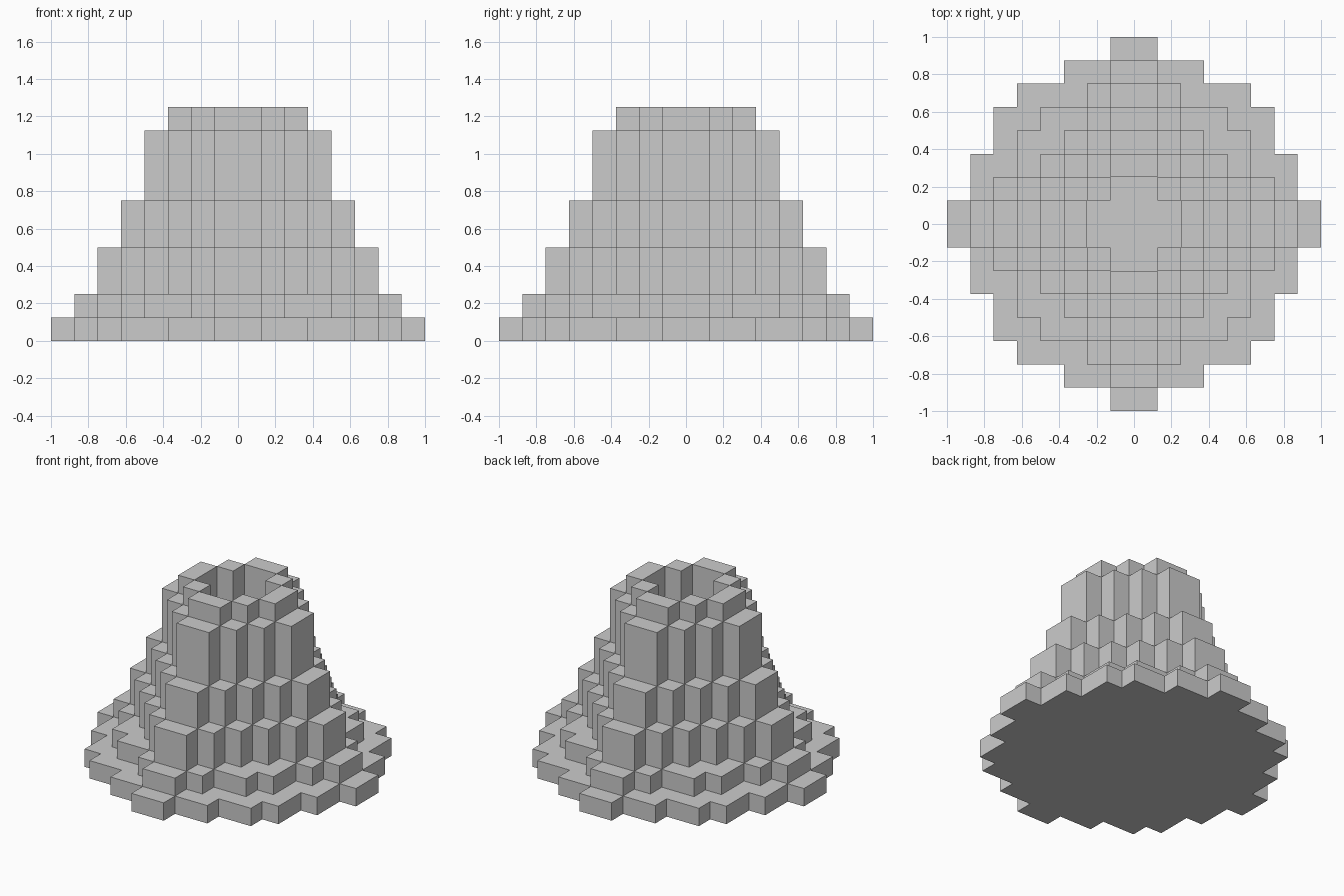
import bpy
import bmesh

if "Cube" in bpy.data.objects:
    bpy.data.objects.remove(bpy.data.objects["Cube"])

U = 0.125  # edge length of one block

# Tiers: top height in blocks, and stair corners (half-width x, half-depth y)
def diamond(r):
    return [(i, r + 1 - i) for i in range(1, r + 1)]

tiers = [
    (1, [(1, 8), (3, 7), (5, 6), (6, 5), (7, 3), (8, 1)]),
    (2, [(1, 7), (2, 6), (4, 5), (5, 4), (6, 2), (7, 1)]),
    (4, diamond(6)),
    (6, diamond(5)),
    (9, diamond(4)),
    (10, diamond(3)),
]
CRATER, CRATER_FLOOR = diamond(2), 6


def inside(corners, i, j):
    x, y = abs(i + 0.5), abs(j + 0.5)
    return any(x < w and y < d for w, d in corners)


def height(i, j):
    if inside(CRATER, i, j):
        return CRATER_FLOOR
    return max([h for h, c in tiers if inside(c, i, j)], default=0)


bm = bmesh.new()


def quad(*pts):
    bm.faces.new([bm.verts.new((x * U, y * U, z * U)) for x, y, z in pts])


for i in range(-8, 8):
    for j in range(-8, 8):
        h = height(i, j)
        if h == 0:
            continue
        ring = [(i, j), (i + 1, j), (i + 1, j + 1), (i, j + 1)]
        # Top and underside of the column
        quad(*[(x, y, h) for x, y in ring])
        quad(*[(x, y, 0) for x, y in reversed(ring)])
        # Exposed walls, only down to each neighbour's top
        for k, (di, dj) in enumerate([(0, -1), (1, 0), (0, 1), (-1, 0)]):
            low = height(i + di, j + dj)
            if low < h:
                a, b = ring[k], ring[(k + 1) % 4]
                quad((*a, low), (*b, low), (*b, h), (*a, h))

bmesh.ops.remove_doubles(bm, verts=bm.verts, dist=1e-4)

# Stepped block volcano with open crater
mesh = bpy.data.meshes.new("volcano_cone")
bm.to_mesh(mesh)
bm.free()
bpy.context.collection.objects.link(bpy.data.objects.new("volcano_cone", mesh))
